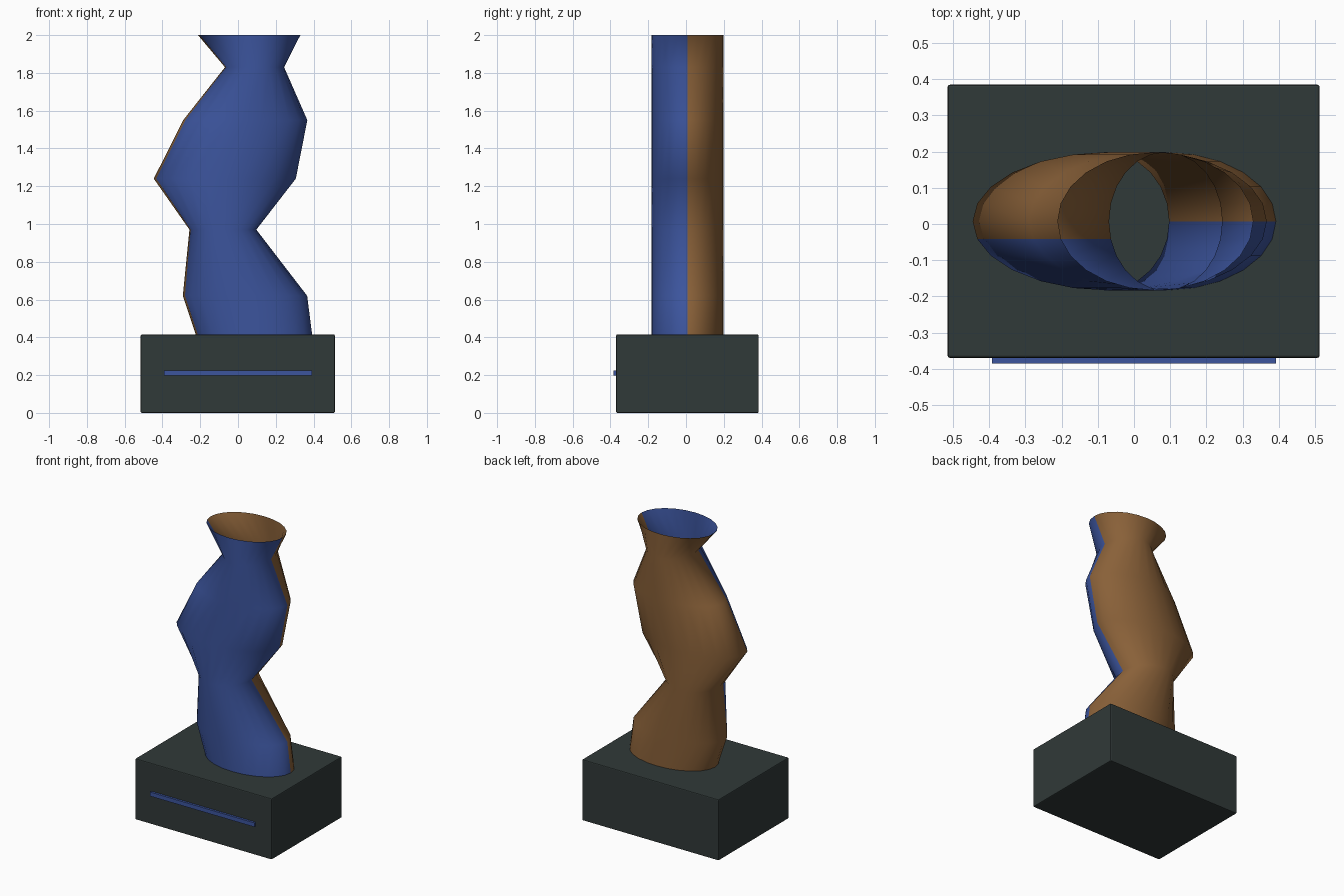
import bpy, bmesh, math

if "Cube" in bpy.data.objects:
    bpy.data.objects.remove(bpy.data.objects["Cube"])


def material(name, rgb):
    m = bpy.data.materials.new(name)
    m.diffuse_color = (*rgb, 1)
    m.use_nodes = True
    m.node_tree.nodes["Principled BSDF"].inputs["Base Color"].default_value = m.diffuse_color
    return m


BLUE = material("blue", (0.045, 0.09, 0.34))
BROWN = material("brown", (0.25, 0.118, 0.04))
DARK = material("dark slate", (0.03, 0.041, 0.04))


def finish(name, bm, mats):
    bmesh.ops.recalc_face_normals(bm, faces=bm.faces)
    me = bpy.data.meshes.new(name)
    bm.to_mesh(me)
    bm.free()
    ob = bpy.data.objects.new(name, me)
    bpy.context.collection.objects.link(ob)
    for m in mats:
        me.materials.append(m)
    return ob


def box(name, lo, hi, mat, bevel=0):
    bm = bmesh.new()
    bmesh.ops.create_cube(bm, size=1)
    for v in bm.verts:
        v.co = [(a + b) / 2 + c * (b - a) for a, b, c in zip(lo, hi, v.co)]
    if bevel:
        bmesh.ops.bevel(bm, geom=bm.edges[:], offset=bevel, segments=2,
                        profile=0.5, affect='EDGES')
    return finish(name, bm, [mat])


# Plinth with a thin decorative bar on its front
box("plinth", (-0.515, -0.37, 0), (0.513, 0.385, 0.415), DARK, 0.006)
box("front_bar", (-0.393, -0.385, 0.197), (0.392, -0.369, 0.225), BLUE)

# Vase: open loft of ellipses, each (height, left x, right x)
SECTIONS = [(0.41, -0.222, 0.393), (0.62, -0.292, 0.366), (0.97, -0.257, 0.097),
            (1.24, -0.446, 0.306), (1.55, -0.29, 0.367), (1.83, -0.069, 0.244),
            (2.0, -0.212, 0.33)]
SIDES, Y_MID, Y_RAD = 24, 0.0075, 0.191
bm = bmesh.new()
rings = []
for z, left, right in SECTIONS:
    rings.append([bm.verts.new(((left + right) / 2 + (right - left) / 2 * math.cos(a),
                                Y_MID + Y_RAD * math.sin(a), z))
                  for a in (math.tau * i / SIDES for i in range(SIDES))])
for low, high in zip(rings, rings[1:]):
    for i in range(SIDES):
        j = (i + 1) % SIDES
        f = bm.faces.new((low[i], low[j], high[j], high[i]))
        # Back half brown (one side further round on the left), front half blue
        f.material_index = 1 if i <= SIDES // 2 else 0
        f.smooth = True
finish("vase", bm, [BLUE, BROWN])
